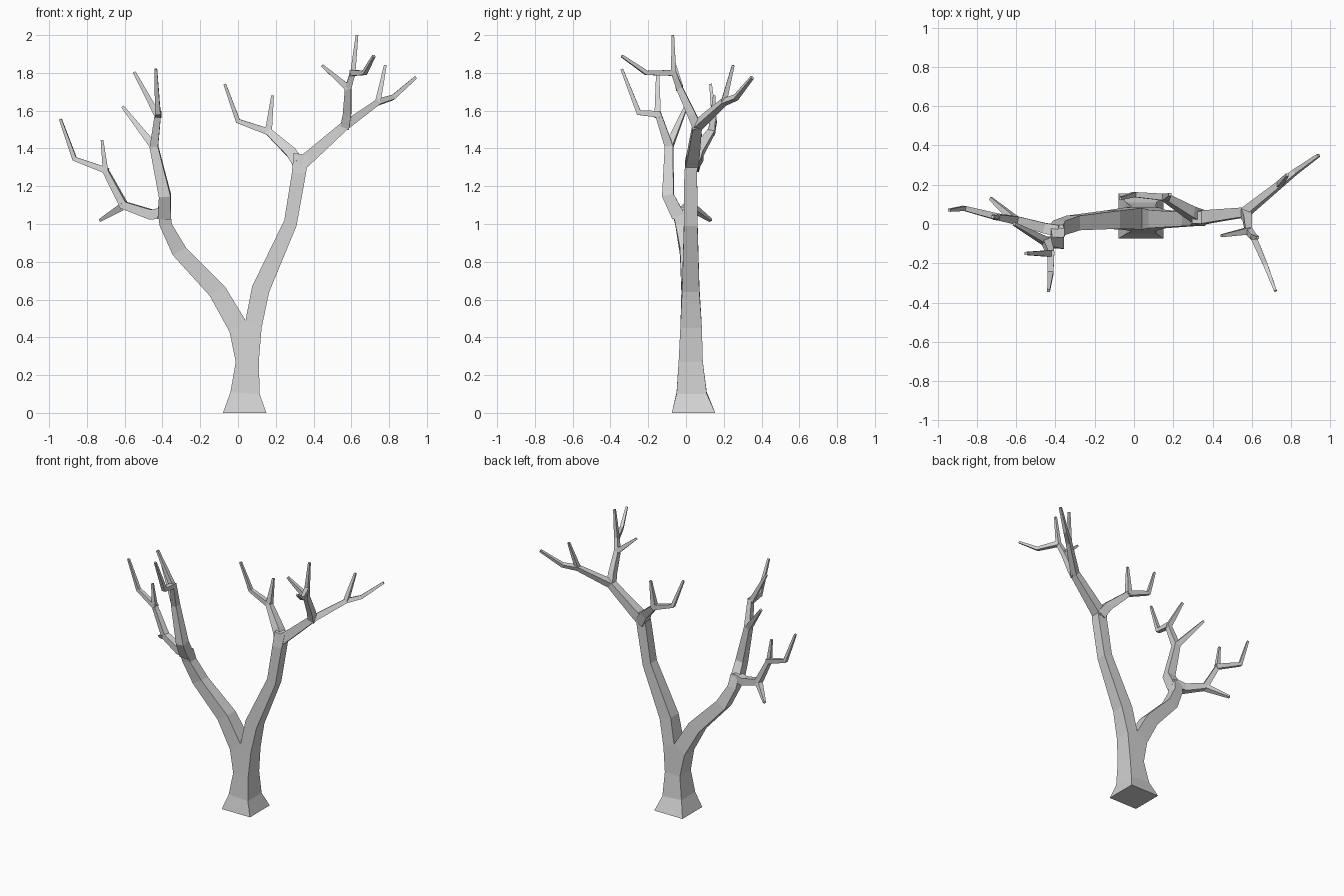
import bpy
import bmesh
from mathutils import Vector

cube = bpy.data.objects.get("Cube")
if cube:
    bpy.data.objects.remove(cube, do_unlink=True)

# Single bark colour
bark = bpy.data.materials.new("grey bark")
bark.use_nodes = True
colour = (0.65, 0.65, 0.65, 1)
bark.diffuse_color = colour
bark.node_tree.nodes["Principled BSDF"].inputs["Base Color"].default_value = colour


def finish(bm, name):
    """Turn a bmesh into a flat-shaded bark object."""
    bmesh.ops.recalc_face_normals(bm, faces=bm.faces)
    mesh = bpy.data.meshes.new(name)
    bm.to_mesh(mesh)
    bm.free()
    mesh.materials.append(bark)
    bpy.context.collection.objects.link(bpy.data.objects.new(name, mesh))


def bridge(bm, a, b, skip=()):
    """Join two four-sided rings with quads."""
    for i in range(4):
        if i not in skip:
            j = (i + 1) % 4
            bm.faces.new((a[i], a[j], b[j], b[i]))


def branch(name, r_start, r_end, *points):
    """Square tapering tube along a path."""
    pts = [Vector(p) for p in points]
    lengths = [0]
    for a, b in zip(pts, pts[1:]):
        lengths.append(lengths[-1] + (b - a).length)
    first = (pts[1] - pts[0]).normalized()
    side = Vector((0, 1, 0)) if abs(first.y) < 0.8 else Vector((1, 0, 0))
    bm = bmesh.new()
    rings = []
    for i, p in enumerate(pts):
        into = (p - pts[max(i - 1, 0)]).normalized()
        out = (pts[min(i + 1, len(pts) - 1)] - p).normalized()
        along = (into + out).normalized()
        side = (side - along * side.dot(along)).normalized()
        up = along.cross(side)
        r = r_start + (r_end - r_start) * lengths[i] / lengths[-1]
        rings.append([bm.verts.new(p + r * (side * s + up * u))
                      for s, u in ((-1, -1), (1, -1), (1, 1), (-1, 1))])
    for a, b in zip(rings, rings[1:]):
        bridge(bm, a, b)
    bm.faces.new(rings[0])
    bm.faces.new(rings[-1])
    finish(bm, name)


# Forked trunk: each section gives its left edge, right edge, depth centre and half depth
bm = bmesh.new()


def edge(x, z, y, h):
    return [bm.verts.new((x, y + s * h, z)) for s in (-1, 1)]


def ring(left, right):
    return [left[0], right[0], right[1], left[1]]


def section(xl, zl, xr, zr, y, h):
    return ring(edge(xl, zl, y, h), edge(xr, zr, y, h))


def extend(start, sections):
    for s in sections:
        new = section(*s)
        bridge(bm, start, new)
        start = new
    return start


base = section(-.08, 0, .15, 0, .04, .115)
bm.faces.new(base)
top = extend(base, [(-.04, .11, .115, .1, .03, .08),
                    (-.012, .27, .11, .27, .025, .064)])
left_edge = edge(-.045, .43, .027, .057)
crotch = edge(.04, .49, .027, .055)
right_edge = edge(.125, .45, .027, .057)
bridge(bm, top, ring(left_edge, right_edge), skip=(0, 2))
for k, (a, b) in enumerate(((0, 1), (3, 2))):
    bm.faces.new((top[a], top[b], right_edge[k], crotch[k], left_edge[k]))
left_end = extend(ring(left_edge, crotch), [
    (-.15, .62, -.07, .67, .022, .046),
    (-.345, .835, -.275, .875, .005, .037),
    (-.415, .99, -.35, 1.0, -.02, .036),
    (-.425, 1.07, -.36, 1.08, -.04, .035)])
right_end = extend(ring(crotch, right_edge), [
    (.075, .67, .165, .64, .025, .046),
    (.245, 1.02, .31, .99, .025, .036),
    (.285, 1.27, .36, 1.27, .025, .034),
    (.295, 1.375, .375, 1.365, .033, .03)])
bm.faces.new(left_end)
bm.faces.new(right_end)
finish(bm, "forked_trunk")

# Left limb: upright branch and its twigs
branch("left_upright_branch", .035, .016,
       (-.39, -.04, 1.04), (-.387, -.095, 1.15), (-.445, -.09, 1.41), (-.423, -.15, 1.59))
branch("left_upright_outer_twig", .02, .008, (-.445, -.09, 1.41), (-.61, 0, 1.62))
branch("left_upright_side_twig", .017, .008, (-.423, -.15, 1.57), (-.55, -.15, 1.805))
branch("left_upright_front_twig", .018, .007,
       (-.423, -.14, 1.58), (-.425, -.25, 1.59), (-.435, -.34, 1.82))

# Left limb: sideways branch and its twigs
branch("left_side_branch", .029, .015,
       (-.385, -.035, 1.06), (-.46, -.02, 1.05), (-.605, .02, 1.1), (-.7, .035, 1.28))
branch("left_side_back_twig", .02, .008, (-.6, .015, 1.1), (-.73, .13, 1.02))
branch("left_side_upper_twig", .015, .007, (-.7, .035, 1.27), (-.72, .035, 1.445))
branch("left_side_outer_twig", .017, .007,
       (-.69, .035, 1.28), (-.865, .08, 1.345), (-.94, .07, 1.555))

# Right limb: inner branch and its twigs
branch("right_inner_branch", .034, .018,
       (.335, .035, 1.3), (.285, .06, 1.375), (.16, .135, 1.49))
branch("right_inner_upper_twig", .019, .007, (.16, .135, 1.48), (.183, .15, 1.68))
branch("right_inner_outer_twig", .018, .007,
       (.17, .135, 1.485), (0, .15, 1.545), (-.07, .13, 1.74))

# Right limb: outer branch and its two sub-branches
branch("right_outer_branch", .035, .024,
       (.325, .03, 1.31), (.395, .04, 1.37), (.565, .06, 1.52))
branch("right_front_branch", .024, .014,
       (.565, .06, 1.51), (.577, .03, 1.58), (.583, -.035, 1.72), (.608, -.065, 1.8))
branch("right_front_inner_twig", .018, .007, (.583, -.035, 1.72), (.445, -.06, 1.84))
branch("right_front_top_twig", .014, .007, (.607, -.065, 1.79), (.63, -.07, 2))
branch("right_front_forward_twig", .016, .007,
       (.605, -.06, 1.8), (.67, -.21, 1.8), (.72, -.34, 1.89))
branch("right_back_branch", .023, .008,
       (.56, .055, 1.515), (.74, .2, 1.645), (.82, .265, 1.67), (.94, .35, 1.775))
branch("right_back_upper_twig", .015, .007, (.74, .2, 1.645), (.78, .25, 1.84))
